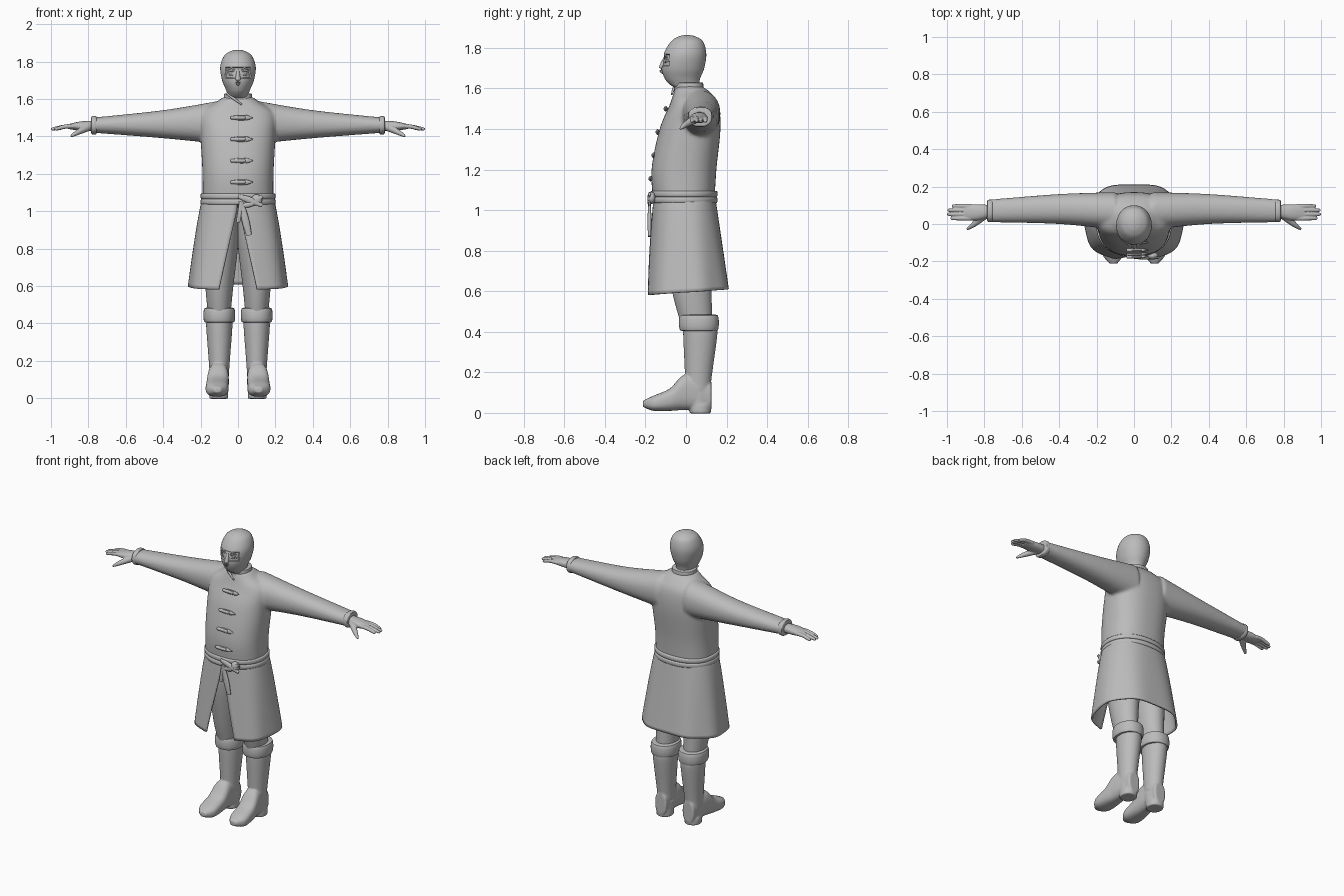
import bpy, bmesh, math
from mathutils import Vector, Matrix

cube = bpy.data.objects.get("Cube")
if cube:
    bpy.data.objects.remove(cube)

tone = (.5, .5, .5, 1)
grey = bpy.data.materials.new("plain_grey")
grey.use_nodes = True
grey.diffuse_color = tone
grey.node_tree.nodes["Principled BSDF"].inputs["Base Color"].default_value = tone
parts = []


def smooth_keys(keys, steps):
    """Catmull-Rom interpolation through a list of tuples."""
    result = []
    last = len(keys) - 1
    for i in range(last):
        before, start, end, after = keys[max(i - 1, 0)], keys[i], keys[i + 1], keys[min(i + 2, last)]
        for step in range(steps):
            t = step / steps
            row = []
            for p, q, r, s in zip(before, start, end, after):
                leave, arrive = (r - p) / 2, (s - q) / 2
                bend = 3 * (r - q) - 2 * leave - arrive
                twist = leave + arrive - 2 * (r - q)
                row.append(q + t * (leave + t * (bend + t * twist)))
            result.append(row)
    return result + [list(keys[last])]


def oval(angle, low_u, high_u, low_v, high_v, power):
    """Point on a superellipse that fills the two given ranges."""
    c, s = math.cos(angle), math.sin(angle)
    u = math.copysign(abs(c) ** (2 / power), c)
    v = math.copysign(abs(s) ** (2 / power), s)
    return (low_u + high_u + u * (high_u - low_u)) / 2, (low_v + high_v + v * (high_v - low_v)) / 2


def bridge(bm, rings):
    count = len(rings[0])
    for ring, following in zip(rings, rings[1:]):
        for i in range(count):
            j = (i + 1) % count
            bm.faces.new((ring[i], ring[j], following[j], following[i]))
    bm.faces.new(rings[0])
    bm.faces.new(rings[-1])


def loft(bm, axis, keys, power=2.2, count=48, steps=6):
    """Ovals along an axis; each key is the position and the two cross ranges."""
    across = [i for i in range(3) if i != axis]
    rings = []
    for position, *ranges in smooth_keys(keys, steps):
        ring = []
        for i in range(count):
            co = Vector()
            co[axis] = position
            co[across[0]], co[across[1]] = oval(math.tau * i / count, *ranges, power)
            ring.append(bm.verts.new(co))
        rings.append(ring)
    bridge(bm, rings)


def upright(bm, keys, power, count=48):
    """Loft in z that is symmetric in x; keys are height, half width, front, back."""
    loft(bm, 2, [(z, -w, w, front, back) for z, w, front, back in keys], power, count)


def band(bm, axis, middle, height, ranges, bulge):
    """Rolled band standing out from an oval."""
    low_u, high_u, low_v, high_v = ranges
    keys = []
    for i in range(9):
        angle = math.pi * i / 8
        e = bulge * math.sqrt(abs(math.sin(angle)))
        keys.append((middle - height / 2 * math.cos(angle), low_u - e, high_u + e, low_v - e, high_v + e))
    loft(bm, axis, keys, steps=1)


def tube(bm, points, radii, flat=1, count=16, steps=4):
    """Round tube along points; flat scales its depth in y."""
    path = smooth_keys([(*p, r) for p, r in zip(points, radii)], steps)
    rings = []
    for i, (*centre, radius) in enumerate(path):
        ahead, behind = path[min(i + 1, len(path) - 1)], path[max(i - 1, 0)]
        turn = (Vector(ahead[:3]) - Vector(behind[:3])).to_track_quat('Z', 'Y')
        ring = []
        for j in range(count):
            angle = math.tau * j / count
            offset = turn @ Vector((math.cos(angle), math.sin(angle), 0)) * radius
            offset.y *= flat
            ring.append(bm.verts.new(Vector(centre) + offset))
        rings.append(ring)
    bridge(bm, rings)


def ball(bm, centre, size):
    place = Matrix.Translation(centre) @ Matrix.Diagonal((*size, 1))
    bmesh.ops.create_uvsphere(bm, u_segments=16, v_segments=10, radius=1, matrix=place)


def finish(name, bm, voxel=0, relax=4, mirror=False, solid=0):
    bmesh.ops.recalc_face_normals(bm, faces=bm.faces)
    mesh = bpy.data.meshes.new(name)
    bm.to_mesh(mesh)
    bm.free()
    obj = bpy.data.objects.new(name, mesh)
    bpy.context.collection.objects.link(obj)
    mesh.materials.append(grey)
    if voxel:
        blend = obj.modifiers.new("blend", 'REMESH')
        blend.mode, blend.voxel_size, blend.use_smooth_shade = 'VOXEL', voxel, True
        soften = obj.modifiers.new("soften", 'SMOOTH')
        soften.factor, soften.iterations = .5, relax
    if solid:
        cloth = obj.modifiers.new("thickness", 'SOLIDIFY')
        cloth.thickness, cloth.offset = solid, 0
    if mirror:
        obj.modifiers.new("mirror", 'MIRROR')
    parts.append(obj)


# Coat body with both sleeves blended in
bm = bmesh.new()
upright(bm, [(1.03, .19, -.16, .14), (1.2, .19, -.17, .15), (1.4, .2, -.13, .17),
             (1.52, .2, -.08, .16), (1.58, .12, -.06, .12), (1.61, .08, -.05, .08)], 2.4)
for side in (1, -1):
    loft(bm, 0, [(side * .1, -.03, .17, 1.36, 1.59), (side * .4, 0, .16, 1.39, 1.54),
                 (side * .78, .01, .13, 1.42, 1.5)])
finish("coat_body", bm, .009, relax=6)

# Sleeve cuffs
bm = bmesh.new()
band(bm, 0, .77, .03, (.02, .12, 1.42, 1.5), .01)
finish("sleeve_cuff", bm, mirror=True)

# Standing collar with a front overlap
bm = bmesh.new()
band(bm, 2, 1.6, .06, (-.07, .07, -.05, .08), .006)
tube(bm, [(-.06, -.04, 1.63), (-.02, -.06, 1.6), (.02, -.07, 1.57)], [.006, .007, .004])
finish("collar", bm)

# Coat skirt, split at the front and flared towards the hem
bm = bmesh.new()
columns, levels, power = 72, 24, 2.4
rows = []
for level in range(levels + 1):
    down = level / levels
    width = .187 + .075 * down ** .8
    front, back = -.155 - .04 * down, .14 + .07 * down
    gap = .004 + .11 * max(0, down - .1)
    start = math.asin((gap / width) ** (power / 2))
    row = []
    for i in range(columns + 1):
        angle = start - math.pi / 2 + (math.tau - 2 * start) * i / columns
        x, y = oval(angle, -width, width, front, back, power)
        fold = 1 + .018 * down * math.sin(7 * angle)
        z = 1.06 - down * (.465 - .015 * math.sin(angle))
        row.append(bm.verts.new((x * fold, y * fold, z)))
    rows.append(row)
for row, below in zip(rows, rows[1:]):
    for i in range(columns):
        bm.faces.new((row[i], row[i + 1], below[i + 1], below[i]))
finish("coat_skirt", bm, solid=.01)

# Belt of two rolled bands
bm = bmesh.new()
for middle in (1.05, 1.08):
    band(bm, 2, middle, .03, (-.19, .19, -.165, .145), .011)
finish("belt", bm)

# Belt knot and hanging ends
bm = bmesh.new()
front = -.18
ball(bm, (.1, -.17, 1.06), (.03, .02, .03))
tube(bm, [(0, front, 1.08), (.06, front, 1.06), (.13, front, 1.03)], [.01, .018, .01], .6)
tube(bm, [(.13, front, 1.08), (.07, front, 1.04), (.02, front, 1.03)], [.01, .016, .01], .6)
tube(bm, [(.02, front, 1.05), (.04, front, .95), (.06, front, .87)], [.01, .02, .014], .5)
tube(bm, [(.02, front, 1.05), (0, front, .94)], [.014, .011], .5)
finish("belt_knot", bm)

# Toggle fasteners down the chest
bm = bmesh.new()
for i, y in enumerate((-.1, -.14, -.16, -.175)):
    z = 1.5 - .115 * i
    tube(bm, [(-.04, y, z), (-.03, y, z), (.03, y, z), (.04, y, z)], [.004, .01, .01, .005])
    tube(bm, [(.035, y, z), (.045, y, z), (.08, y, z)], [.006, .014, .002], .6)
    for lift in (-.01, .01):
        tube(bm, [(-.035, y, z), (0, y, z + lift), (.05, y, z + lift)], [.003, .004, .003])
finish("toggles", bm)

# Hooded head with the eye opening set in
bm = bmesh.new()
upright(bm, [(1.54, .06, -.03, .07), (1.59, .06, -.04, .07), (1.62, .055, -.08, .065),
             (1.65, .065, -.105, .07), (1.7, .085, -.12, .09), (1.77, .095, -.11, .1),
             (1.83, .075, -.075, .085), (1.855, .04, -.04, .05), (1.863, .01, -.01, .02)], 2.05, 72)
opening = []
for face in bm.faces:
    spot = face.calc_center_median()
    if abs(spot.x) < .068 and spot.y < 0 and 1.706 + abs(spot.x) / 10 < spot.z < 1.772:
        opening.append(face)
bmesh.ops.recalc_face_normals(bm, faces=bm.faces)
bmesh.ops.inset_region(bm, faces=opening, thickness=.003, depth=-.007)
finish("hooded_head", bm)

# Nose, half under the mask
bm = bmesh.new()
tube(bm, [(0, -.1, 1.76), (0, -.12, 1.7), (0, -.11, 1.675)], [.006, .014, .007])
finish("nose", bm)

# Eyes, lids and brows
bm = bmesh.new()
ball(bm, (.035, -.093, 1.738), (.014, .011, .009))
for middle, thick in ((1.749, .004), (1.728, .003), (1.766, .005)):
    corner = (middle + 1.738) / 2
    tube(bm, [(.016, -.105, corner), (.035, -.104, middle), (.056, -.093, corner)], [.002, thick, .002])
finish("eyes_and_brows", bm, mirror=True)

# Hands: palm, four fingers and thumb
bm = bmesh.new()
loft(bm, 0, [(.75, .04, .1, 1.43, 1.485), (.84, .02, .105, 1.43, 1.48), (.91, .025, .1, 1.44, 1.465)])
for i in range(4):
    y, tip = .03 + .022 * i, 1 - .01 * (i - 1.4) ** 2
    tube(bm, [(.87, y, 1.455), (.92, y, 1.453), (tip - .01, y, 1.44), (tip, y, 1.437)],
         [.012, .0115, .009, .004])
tube(bm, [(.8, .045, 1.45), (.86, -.005, 1.42), (.893, -.028, 1.4)], [.022, .014, .006])
finish("hand", bm, .0035, relax=2, mirror=True)

# Trousers
bm = bmesh.new()
tube(bm, [(.09, 0, 1.04), (.092, .01, .85), (.1, .03, .6), (.1, .055, .43)],
     [.09, .095, .075, .058], 1.3, 40, 8)
finish("trousers", bm, mirror=True)

# Boots: shaft, foot and heel blended
bm = bmesh.new()
tube(bm, [(.1, .06, .04), (.1, .06, .15), (.1, .07, .38), (.1, .07, .44)],
     [.05, .053, .07, .068], 1.2, 40, 8)
loft(bm, 1, [(-.212, .09, .13, .03, .06), (-.16, .055, .17, .01, .085), (-.08, .05, .17, .01, .12),
             (0, .05, .16, .015, .19), (.125, .06, .14, .015, .15)], 2.6)
band(bm, 2, .02, .046, (.055, .15, .02, .12), .003)
finish("boot", bm, .006, mirror=True)

# Turned-down boot tops
bm = bmesh.new()
band(bm, 2, .444, .08, (.03, .17, -.02, .147), .015)
finish("boot_top", bm, mirror=True)

# Smooth shading with crisp edges kept
bpy.ops.object.select_all(action='DESELECT')
for obj in parts:
    obj.select_set(True)
bpy.context.view_layer.objects.active = parts[0]
bpy.ops.object.shade_smooth_by_angle(angle=math.radians(45))
